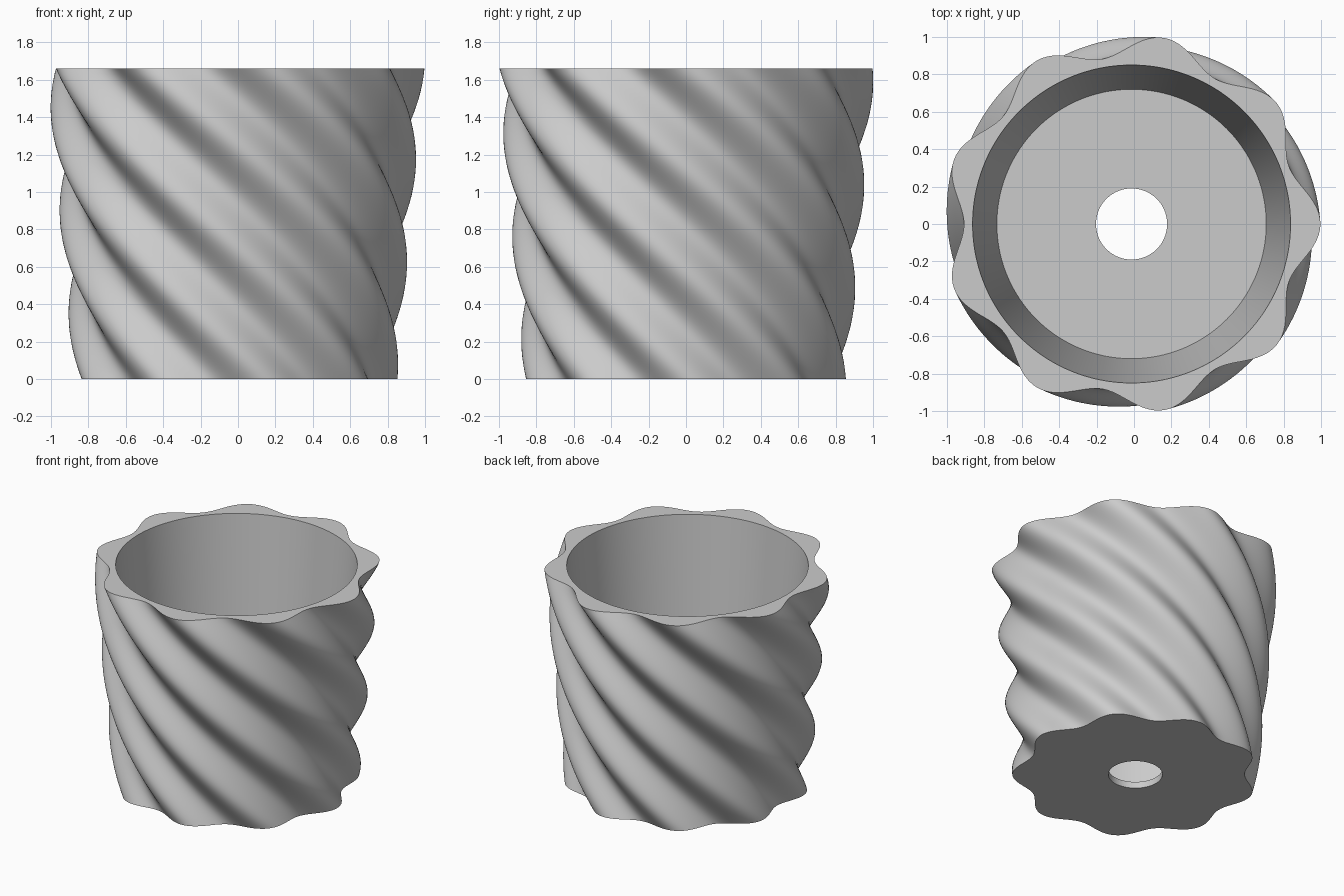
import bpy, bmesh, math

if "Cube" in bpy.data.objects:
    bpy.data.objects.remove(bpy.data.objects["Cube"])

HEIGHT = 1.66
FLOOR = 0.05
LOBES = 9
SEGMENTS = 216
LAYERS = 56
TWIST = math.radians(120)
CENTRE_X = -0.013


def fluted_radius(angle, t):
    """Wavy outer radius, tapered and twisted along the height."""
    taper = 0.857 + 0.143 * t
    return taper * (0.953 + 0.057 * math.cos(LOBES * (angle - TWIST * (1 - t))))


bm = bmesh.new()


def ring(z, radius):
    verts = []
    for i in range(SEGMENTS):
        a = 2 * math.pi * i / SEGMENTS
        # Rings follow the twist so the edges run along the flutes
        if callable(radius):
            a += TWIST * (1 - z / HEIGHT)
            r = radius(a, z / HEIGHT)
        else:
            r = radius
        verts.append(bm.verts.new((CENTRE_X + r * math.cos(a), r * math.sin(a), z)))
    return verts


def aligned(verts, turn):
    """Shift ring indices so that flat rings meet without shear."""
    k = round(turn / (2 * math.pi) * SEGMENTS) % SEGMENTS
    return verts[k:] + verts[:k]


# Twisted fluted outside
rings = [ring(HEIGHT * i / LAYERS, fluted_radius) for i in range(LAYERS + 1)]

# Top rim, tapered inside wall, floor and drain hole
rings += [ring(HEIGHT, 0.85), ring(FLOOR, 0.72), ring(FLOOR, 0.19)]
hole_bottom = ring(0, 0.19)
rings.append(hole_bottom)


def bridge(a, b):
    for i in range(SEGMENTS):
        j = (i + 1) % SEGMENTS
        bm.faces.new((a[i], a[j], b[j], b[i]))


for lower, upper in zip(rings, rings[1:]):
    bridge(lower, upper)

# Underside
bridge(aligned(hole_bottom, TWIST), rings[0])

bmesh.ops.recalc_face_normals(bm, faces=bm.faces)
mesh = bpy.data.meshes.new("twisted_planter")
bm.to_mesh(mesh)
bm.free()
planter = bpy.data.objects.new("twisted_planter", mesh)
bpy.context.collection.objects.link(planter)

# Plain grey
grey = bpy.data.materials.new("light grey")
grey.diffuse_color = (0.6, 0.6, 0.6, 1)
grey.use_nodes = True
grey.node_tree.nodes["Principled BSDF"].inputs["Base Color"].default_value = grey.diffuse_color
mesh.materials.append(grey)

bpy.context.view_layer.objects.active = planter
planter.select_set(True)
bpy.ops.object.shade_smooth_by_angle(angle=math.radians(30))
